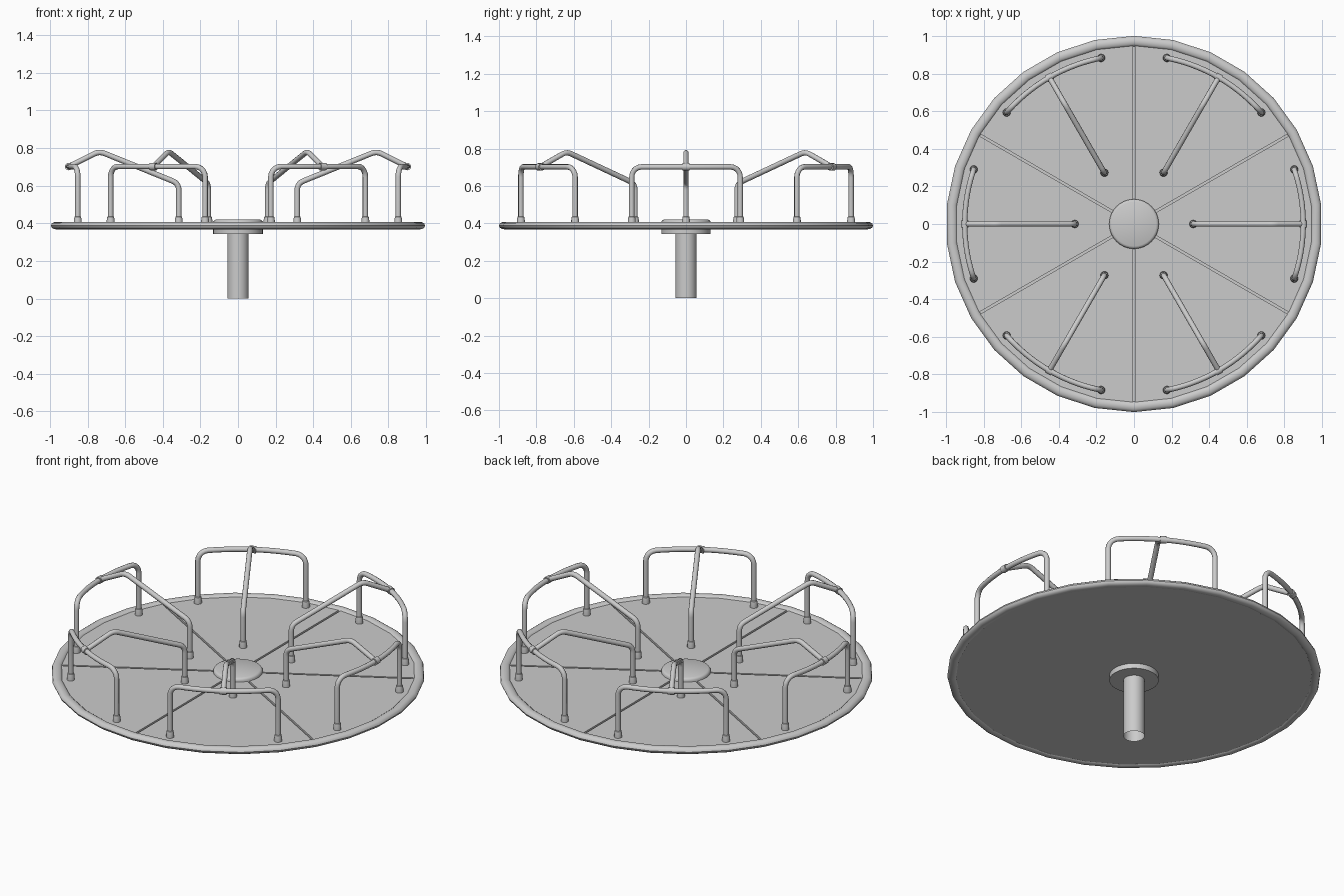
import bpy, bmesh
from math import sin, cos, radians, pi
from mathutils import Vector, Matrix

if "Cube" in bpy.data.objects:
    bpy.data.objects.remove(bpy.data.objects["Cube"])

SIDES = 30


def finish(bm, name, smooth=True, angle=35):
    bmesh.ops.recalc_face_normals(bm, faces=bm.faces)
    me = bpy.data.meshes.new(name)
    bm.to_mesh(me)
    bm.free()
    ob = bpy.data.objects.new(name, me)
    bpy.context.collection.objects.link(ob)
    if smooth:
        bpy.ops.object.select_all(action='DESELECT')
        ob.select_set(True)
        bpy.context.view_layer.objects.active = ob
        bpy.ops.object.shade_smooth_by_angle(angle=radians(angle))
    return ob


def lathe(name, profile, sides=SIDES, closed=False, mat=Matrix()):
    """Spin an (r, z) profile about z; r = 0 ends are welded."""
    bm = bmesh.new()
    rings = []
    for k in range(sides):
        a = pi / 2 + 2 * pi * k / sides
        rings.append([bm.verts.new((r * cos(a), r * sin(a), z)) for r, z in profile])
    n = len(profile)
    for k in range(sides):
        a, b = rings[k], rings[(k + 1) % sides]
        for i in range(n if closed else n - 1):
            j = (i + 1) % n
            bm.faces.new((a[i], b[i], b[j], a[j]))
    bmesh.ops.remove_doubles(bm, verts=bm.verts, dist=1e-5)
    bm.transform(mat)
    return finish(bm, name)


def fillet(pts, radii, steps=5):
    """Round the inner corners of a path."""
    out = [pts[0]]
    for p, c, n, r in zip(pts, pts[1:], pts[2:], radii):
        a, b = c + (p - c).normalized() * r, c + (n - c).normalized() * r
        for i in range(steps + 1):
            t = i / steps
            out.append(a * (1 - t) ** 2 + c * 2 * t * (1 - t) + b * t * t)
    return out + [pts[-1]]


def tube(name, pts, radius, mat):
    cu = bpy.data.curves.new(name, 'CURVE')
    cu.dimensions = '3D'
    cu.bevel_depth = radius
    cu.bevel_resolution = 3
    cu.use_fill_caps = True
    sp = cu.splines.new('POLY')
    sp.points.add(len(pts) - 1)
    for q, p in zip(sp.points, pts):
        q.co = (*(mat @ p), 1)
    sp.use_smooth = True
    ob = bpy.data.objects.new(name, cu)
    bpy.context.collection.objects.link(ob)
    return ob


# Rounded outer rim
lathe("rim", [(0.972 + 0.028 * cos(2 * pi * i / 12), 0.388 + 0.02 * sin(2 * pi * i / 12))
              for i in range(12)], closed=True)

# Deck underside and six wedge panels with narrow gaps
lathe("deck_base", [(0, 0.374), (0.965, 0.374), (0.965, 0.387), (0, 0.387)])
for k in range(6):
    mid = radians(60 * k)
    off = Vector((cos(mid), sin(mid), 0)) * 0.012
    bm = bmesh.new()
    vs = [bm.verts.new(off + Vector((0, 0, 0.386)))]
    for i in range(6):
        a = mid + radians(-30 + 12 * i)
        vs.append(bm.verts.new(off + Vector((0.95 * cos(a), 0.95 * sin(a), 0.386))))
    f = bm.faces.new(vs)
    top = bmesh.ops.extrude_face_region(bm, geom=[f])
    bmesh.ops.translate(bm, vec=(0, 0, 0.012),
                        verts=[g for g in top['geom'] if isinstance(g, bmesh.types.BMVert)])
    finish(bm, f"deck_panel_{k + 1}", smooth=False)

# Hub cap, underside flange and hollow post
lathe("hub_cap", [(0, 0.39), (0.132, 0.39), (0.132, 0.408), (0.127, 0.416), (0.118, 0.42), (0, 0.42)], 32)
lathe("hub_flange", [(0, 0.376), (0.132, 0.376), (0.132, 0.344), (0, 0.344)], 32)
lathe("centre_post", [(0.057, 0.0), (0.057, 0.346)], 24)

# Six grab rails
R, HALF, BAR_Z, TUBE = 0.90, radians(18.8), 0.702, 0.0145
FOOT = [(0, 0.394), (0.021, 0.394), (0.021, 0.417), (0.018, 0.435), (0.0145, 0.437)]


def on_arc(a, z):
    return Vector((R * cos(a), R * sin(a), z))


for k in range(6):
    rot = Matrix.Rotation(radians(60 * k), 4, 'Z')

    # Curved hoop standing near the rim
    bend = 0.055
    path = [on_arc(-HALF, 0.395)]
    for i in range(6):
        t = i / 5 * pi / 2
        path.append(on_arc(-HALF + bend / R * (1 - cos(t)), BAR_Z - bend + bend * sin(t)))
    inner = HALF - bend / R
    path += [on_arc(-inner + 2 * inner * i / 12, BAR_Z) for i in range(1, 12)]
    path += [Vector((p.x, -p.y, p.z)) for p in reversed(path[:7])]
    tube(f"hoop_{k + 1}", path, TUBE, rot)

    # Bent spoke rail from deck up to the hoop
    spoke = [Vector(p) for p in ((0.315, 0, 0.395), (0.315, 0, 0.612),
                                 (0.737, 0, 0.785), (R, 0, BAR_Z))]
    spoke[2].z = 0.783
    tube(f"spoke_rail_{k + 1}", fillet(spoke, (0.035, 0.03)), TUBE, rot)

    # Feet and the joint sleeve
    for i, p in enumerate((on_arc(-HALF, 0), on_arc(HALF, 0), Vector((0.315, 0, 0)))):
        lathe(f"foot_{k + 1}_{i + 1}", FOOT, 14, mat=rot @ Matrix.Translation(p))
    lathe(f"joint_{k + 1}", [(0, -0.018), (0.02, -0.018), (0.02, 0.018), (0, 0.018)], 14,
          mat=rot @ Matrix.Translation((R, 0, BAR_Z)) @ Matrix.Rotation(pi / 2, 4, 'X'))
